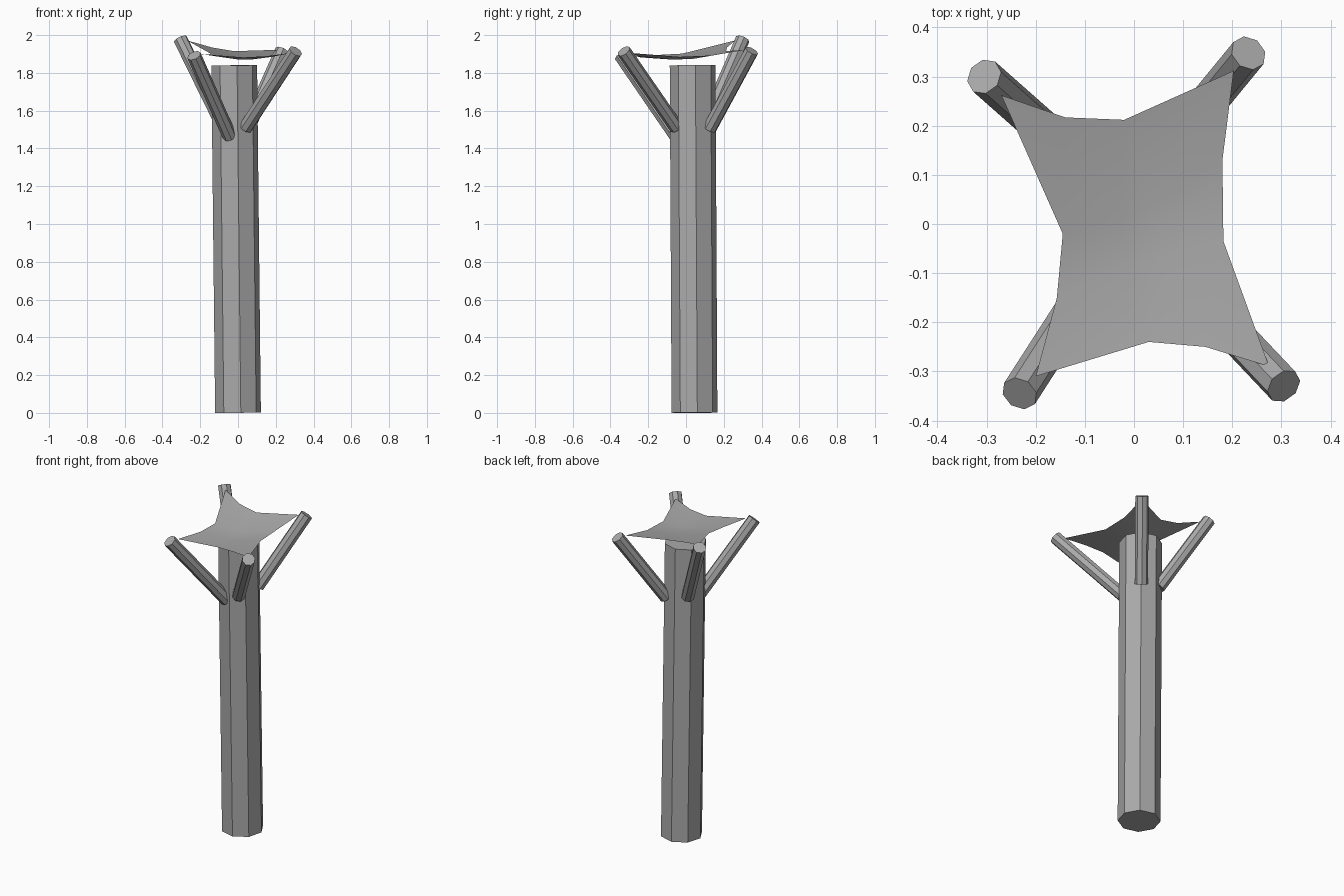
import bpy
import bmesh
import math
from mathutils import Vector, Matrix

cube = bpy.data.objects.get("Cube")
if cube:
    bpy.data.objects.remove(cube)

grey = bpy.data.materials.new("plain grey")
grey.use_nodes = True
grey.diffuse_color = (0.4, 0.4, 0.4, 1)
grey.node_tree.nodes["Principled BSDF"].inputs["Base Color"].default_value = (0.4, 0.4, 0.4, 1)


def add_object(name, bm):
    mesh = bpy.data.meshes.new(name)
    bm.to_mesh(mesh)
    bm.free()
    mesh.materials.append(grey)
    obj = bpy.data.objects.new(name, mesh)
    bpy.context.collection.objects.link(obj)
    return obj


def log(name, start, end, radius, turn):
    """Eight-sided straight log between two points."""
    start, end = Vector(start), Vector(end)
    axis = end - start
    bm = bmesh.new()
    bmesh.ops.create_cone(bm, cap_ends=True, segments=8, radius1=radius,
                          radius2=radius, depth=axis.length)
    spin = Matrix.Rotation(math.radians(turn), 4, 'Z')
    tilt = Vector((0, 0, 1)).rotation_difference(axis).to_matrix().to_4x4()
    bm.transform(Matrix.Translation((start + end) / 2) @ tilt @ spin)
    return add_object(name, bm)


# Leaning trunk
log("trunk", (0, 0.045, 0.001), (-0.02, 0.035, 1.84), 0.122, 7)

# Four branches holding the sheet
log("back_right_branch", (-0.09, 0.11, 1.54), (-0.305, 0.30, 1.978), 0.038, 10)
log("back_left_branch", (0.05, 0.125, 1.505), (0.233, 0.348, 1.917), 0.038, 10)
log("front_right_branch", (-0.043, -0.05, 1.462), (-0.233, -0.345, 1.892), 0.038, 10)
log("front_left_branch", (0.04, -0.05, 1.51), (0.305, -0.33, 1.915), 0.038, 10)

# Sagging sheet: four edge curves, blended across a small grid
back = [Vector(p) for p in ((-0.27, 0.262, 1.972), (-0.14, 0.217, 1.935),
                            (-0.02, 0.212, 1.915), (0.203, 0.312, 1.922))]
front = [Vector(p) for p in ((-0.2, -0.31, 1.9), (0.03, -0.24, 1.882),
                             (0.145, -0.25, 1.888), (0.275, -0.29, 1.905))]
right = [front[0], Vector((-0.157, -0.15, 1.895)), Vector((-0.145, -0.02, 1.902)), back[0]]
left = [front[3], Vector((0.182, -0.035, 1.885)), Vector((0.18, 0.13, 1.892)), back[3]]

bm = bmesh.new()
rows = []
for j in range(4):
    v = j / 3
    row = []
    for i in range(4):
        u = i / 3
        across = front[i].lerp(back[i], v)
        along = right[j].lerp(left[j], u)
        corners = front[0].lerp(front[3], u).lerp(back[0].lerp(back[3], u), v)
        row.append(bm.verts.new(across + along - corners))
    rows.append(row)
for j in range(3):
    for i in range(3):
        face = bm.faces.new((rows[j][i], rows[j][i + 1], rows[j + 1][i + 1], rows[j + 1][i]))
        face.smooth = True
add_object("sheet", bm)
